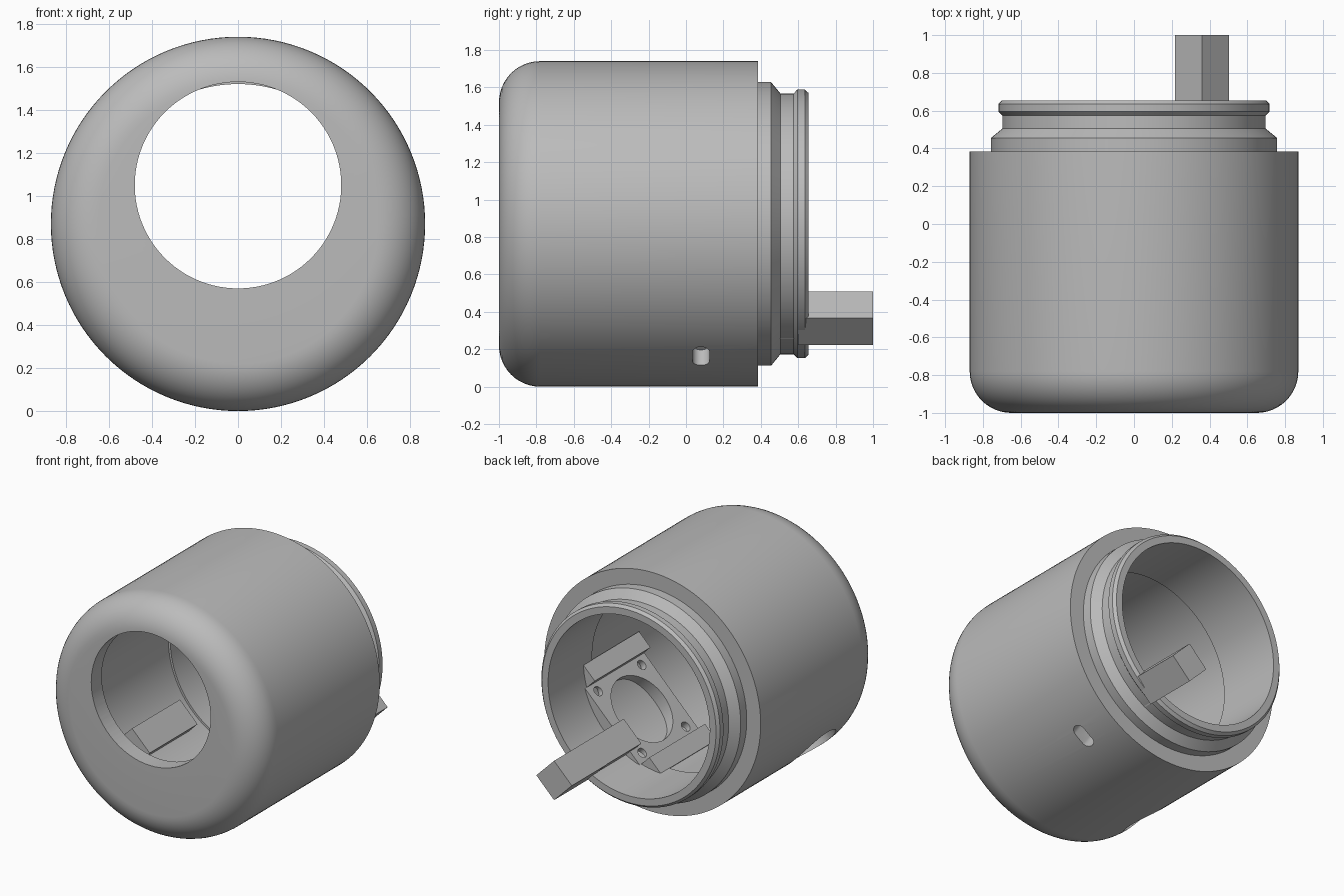
import bpy, bmesh, math
from mathutils import Vector, Matrix

cube = bpy.data.objects.get("Cube")
if cube:
    bpy.data.objects.remove(cube, do_unlink=True)

AXIS_Z = 0.87
TILT = Matrix.Rotation(math.radians(-45), 4, 'Y')

grey = bpy.data.materials.new("satin_grey")
grey.use_nodes = True
grey.diffuse_color = (0.5, 0.5, 0.5, 1)
grey.node_tree.nodes["Principled BSDF"].inputs["Base Color"].default_value = (0.5, 0.5, 0.5, 1)


def add_object(name, bm):
    bmesh.ops.recalc_face_normals(bm, faces=bm.faces)
    mesh = bpy.data.meshes.new(name)
    bm.to_mesh(mesh)
    bm.free()
    mesh.materials.append(grey)
    obj = bpy.data.objects.new(name, mesh)
    bpy.context.collection.objects.link(obj)
    return obj


def lathe(name, profile, steps=128):
    """Spin (radius, y) points around the housing axis."""
    bm = bmesh.new()
    verts = [bm.verts.new((r, y, AXIS_Z)) for r, y in profile]
    edges = [bm.edges.new(pair) for pair in zip(verts, verts[1:])]
    bmesh.ops.spin(bm, geom=verts + edges, cent=(0, 0, AXIS_Z), axis=(0, 1, 0),
                   angle=2 * math.pi, steps=steps)
    bmesh.ops.remove_doubles(bm, verts=bm.verts, dist=0.0005)
    return add_object(name, bm)


def tilted_box(name, t, y, depth, tilt=TILT):
    """Box given by ranges across, along and out from the housing axis."""
    bm = bmesh.new()
    bmesh.ops.create_cube(bm, size=1)
    low = Vector((t[0], y[0], -depth[1]))
    high = Vector((t[1], y[1], -depth[0]))
    frame = Matrix.Translation((0, 0, AXIS_Z)) @ tilt
    place = Matrix.Translation((low + high) / 2) @ Matrix.Diagonal((*(high - low), 1))
    bm.transform(frame @ place)
    return add_object(name, bm)


def drill(name, t, y, depth, radius, tilt=TILT, stretch=1):
    """Cylinder cutter pointing out from the housing axis."""
    bm = bmesh.new()
    bmesh.ops.create_cone(bm, cap_ends=True, segments=48, radius1=radius, radius2=radius,
                          depth=depth[1] - depth[0])
    for v in bm.verts:
        v.co.x += math.copysign(radius * (stretch - 1), v.co.x)
    bm.transform(Matrix.Translation((0, 0, AXIS_Z)) @ tilt
                 @ Matrix.Translation((t, y, -sum(depth) / 2)))
    return add_object(name, bm)


def cut(target, cutter):
    mod = target.modifiers.new("cut", 'BOOLEAN')
    mod.operation = 'DIFFERENCE'
    mod.solver = 'EXACT'
    mod.object = cutter
    bpy.context.view_layer.objects.active = target
    bpy.ops.object.modifier_apply(modifier=mod.name)
    bpy.data.objects.remove(cutter, do_unlink=True)


def smooth(obj):
    bpy.ops.object.select_all(action='DESELECT')
    obj.select_set(True)
    bpy.context.view_layer.objects.active = obj
    bpy.ops.object.shade_smooth_by_angle(angle=math.radians(25))


# Housing: rounded front, stepped rear collar, hollow inside
fillet = 0.22
profile = [(0, -1)]
for i in range(13):
    a = math.pi / 2 * i / 12
    profile.append((0.65 + fillet * math.sin(a), -0.78 - fillet * math.cos(a)))
profile += [(0.87, 0.385), (0.758, 0.385), (0.758, 0.455), (0.697, 0.505), (0.697, 0.575),
            (0.718, 0.595), (0.718, 0.635), (0.70, 0.655),
            (0.65, 0.655), (0.65, 0.15), (0.665, 0.15), (0.665, -0.88), (0, -0.88)]
housing = lathe("housing", profile)

# Off-centre front opening
bm = bmesh.new()
bmesh.ops.create_cone(bm, cap_ends=True, segments=96, radius1=0.48, radius2=0.48, depth=0.3)
bm.transform(Matrix.Translation((0, -0.95, 1.05)) @ Matrix.Rotation(math.pi / 2, 4, 'X'))
cut(housing, add_object("front_opening", bm))

# Small slot low on the left, round port low on the right
slot_tilt = Matrix.Rotation(math.radians(-35.3), 4, 'Y')
cut(housing, drill("slot_cutter", 0, 0.08, (0.76, 1), 0.046, slot_tilt, stretch=1.85))
port_tilt = Matrix.Rotation(math.radians(45), 4, 'Y')
cut(housing, drill("port_cutter", 0, -0.57, (0.72, 1), 0.2, port_tilt))
smooth(housing)

# Mounting plate inside with a central bore and four screw holes
plate_y = -0.07
plate = tilted_box("mounting_plate", (-0.42, 0.42), (plate_y - 0.34, plate_y + 0.34), (0.57, 0.74))
cut(plate, drill("bore_cutter", 0, plate_y, (0.4, 0.71), 0.25))
for st in (-1, 1):
    for sy in (-1, 1):
        cut(plate, drill("screw_cutter", st * 0.25, plate_y + sy * 0.25, (0.4, 0.66), 0.035))
smooth(plate)

# Raised rails along both plate edges
for side, ends in (("upper", (0.31, 0.44)), ("lower", (-0.44, -0.31))):
    tilted_box(side + "_rail", ends, (plate_y - 0.32, plate_y + 0.32), (0.48, 0.68))

# Low rail on the opposite wall
tilted_box("side_rail", (-0.1, 0.1), (-0.55, 0.0), (0.56, 0.72), port_tilt)

# Square peg reaching out of the rear
tilted_box("peg_root", (-0.2, 0.0), (0.2, 0.65), (0.51, 0.67))
tilted_box("peg", (-0.202, 0.0), (0.6, 1.0), (0.51, 0.712))
